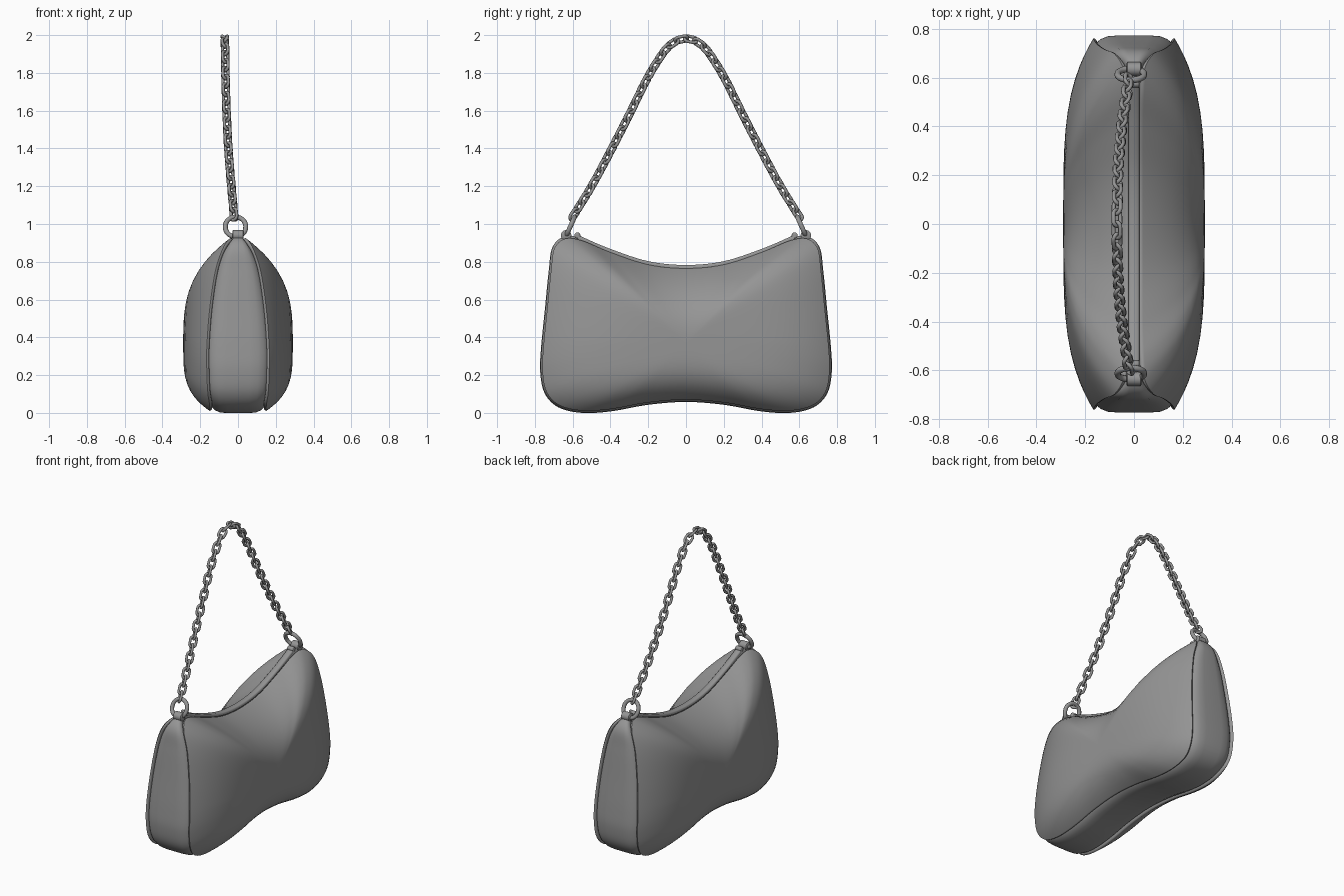
import bpy, bmesh, math
from mathutils import Vector

if "Cube" in bpy.data.objects:
    bpy.data.objects.remove(bpy.data.objects["Cube"])

grey = bpy.data.materials.new("mid_grey")
grey.diffuse_color = (0.3, 0.3, 0.3, 1)
grey.use_nodes = True
grey.node_tree.nodes["Principled BSDF"].inputs["Base Color"].default_value = grey.diffuse_color


def make(name, bm, angle=50):
    bmesh.ops.remove_doubles(bm, verts=bm.verts, dist=1e-5)
    bmesh.ops.recalc_face_normals(bm, faces=bm.faces)
    me = bpy.data.meshes.new(name)
    bm.to_mesh(me)
    bm.free()
    ob = bpy.data.objects.new(name, me)
    bpy.context.collection.objects.link(ob)
    me.materials.append(grey)
    bpy.ops.object.select_all(action='DESELECT')
    ob.select_set(True)
    bpy.context.view_layer.objects.active = ob
    bpy.ops.object.shade_smooth_by_angle(angle=math.radians(angle))
    return ob


def skin(bm, rows, wrap_rows=False, wrap_cols=False):
    """Quads between rows of points."""
    vs = [[bm.verts.new(p) for p in r] for r in rows]
    n, m = len(vs), len(vs[0])
    for i in range(n if wrap_rows else n - 1):
        for j in range(m if wrap_cols else m - 1):
            a, b = vs[i], vs[(i + 1) % n]
            k = (j + 1) % m
            bm.faces.new((a[j], a[k], b[k], b[j]))
    return vs


def spline(pts, steps, closed):
    pts = [Vector(p) for p in pts]
    n = len(pts)
    get = (lambda i: pts[i % n]) if closed else (lambda i: pts[max(0, min(n - 1, i))])
    out = []
    for i in range(n if closed else n - 1):
        a, b, c, d = (get(i + k) for k in (-1, 0, 1, 2))
        for s in range(steps):
            t = s / steps
            out.append(0.5 * (2 * b + (c - a) * t + (2 * a - 5 * b + 4 * c - d) * t * t
                              + (3 * b - a - 3 * c + d) * t ** 3))
    if not closed:
        out.append(pts[-1])
    return out


# Seam outline of a side panel: (seam half width x, y, z)
half = [(.03, 0, .765), (.03, .2, .785), (.03, .4, .85), (.035, .55, .912), (.045, .64, .922),
        (.08, .697, .87), (.12, .715, .75), (.15, .735, .55), (.165, .755, .35), (.165, .76, .22),
        (.16, .738, .11), (.15, .67, .04), (.15, .55, .012), (.15, .4, .02), (.15, .2, .055), (.15, 0, .07)]
outline = spline(half + [(x, -y, z) for x, y, z in half[-2:0:-1]], 7, True)
N = len(outline)
normals = []
for i in range(N):
    t = outline[(i + 1) % N] - outline[i - 1]
    normals.append(Vector((0, -t.z, t.y)).normalized())

# Puffed side panels, with the edge rolled inwards at the seam
C = Vector((0, 0, .37))
for side, name in ((1, "right_panel"), (-1, "left_panel")):
    rows = []
    for r in (0, .1, .2, .3, .4, .5, .6, .7, .78, .85, .9, .94, .97, .99, 1):
        row = []
        for q in outline:
            d = Vector((0, q.y, q.z)) - C
            p = 3.8 - 1.2 * max(0, d.normalized().z)
            x = q.x + (.29 - q.x) * (1 - r ** p)
            row.append(Vector((side * x, d.y * r, C.z + d.z * r)))
        rows.append(row)
    for dx, inset in ((.007, .002), (.012, .008), (.014, .025)):
        rows.append([Vector((side * (q.x - dx), q.y, q.z)) - n * inset for q, n in zip(outline, normals)])
    bm = bmesh.new()
    skin(bm, rows, wrap_cols=True)
    make(name, bm)

# Gusset band running all round between the panels
rows = []
for f in (-1, -.97, -.9, -.7, -.4, 0, .4, .7, .9, .97, 1):
    rows.append([Vector((f * (q.x - .013), q.y, q.z)) + n * (.012 - .03 * abs(f) ** 6)
                 for q, n in zip(outline, normals)])
bm = bmesh.new()
skin(bm, rows, wrap_cols=True)
make("gusset_band", bm)

# Zip strip along the dipped top edge
path = spline([(0, y, z) for y, z in ((-.585, .935), (-.55, .914), (-.4, .85), (-.2, .785), (0, .765),
                                      (.2, .785), (.4, .85), (.55, .914), (.585, .935))], 6, False)
section = [(-.022, 0), (-.022, .012), (-.016, .018), (.016, .018), (.022, .012), (.022, 0)]
bm = bmesh.new()
vs = skin(bm, [[p + Vector((x, 0, z)) for x, z in section] for p in path], wrap_cols=True)
bm.faces.new(vs[0])
bm.faces.new(vs[-1])
make("zip_strip", bm)


def link(bm, centre, along, across, hl, hw, rad, seg=20, sides=8):
    """Oval ring: a racetrack loop swept with a round section."""
    along, across = along.normalized(), across.normalized()
    up = along.cross(across)
    rows = []
    for i in range(seg):
        a = 2 * math.pi * i / seg
        out = along * math.cos(a) + across * math.sin(a)
        mid = centre + out * hw + along * math.copysign(hl - hw, math.cos(a))
        rows.append([mid + (out * math.cos(b) + up * math.sin(b)) * rad
                     for b in (2 * math.pi * k / sides for k in range(sides))])
    skin(bm, rows, True, True)


# Tabs, zip ends and handle rings at both top corners
for s, end in ((-1, "front"), (1, "back")):
    for name, y, z, r, w in (("tab_loop", .635, .94, .028, .03), ("zip_end", .575, .94, .016, .022)):
        bm = bmesh.new()
        rings = [[Vector((x, s * y + math.cos(a) * k, z + math.sin(a) * k))
                  for a in (2 * math.pi * j / 20 for j in range(20))]
                 for x, k in ((-w, r * .85), (-w * .9, r), (w * .9, r), (w, r * .85))]
        vs = skin(bm, rings, wrap_cols=True)
        bm.faces.new(vs[0])
        bm.faces.new(vs[-1])
        make(end + "_" + name, bm)
    bm = bmesh.new()
    link(bm, Vector((-.013, s * .613, .985)), Vector((0, -.045 * s, .1)), Vector((1, 0, 0)),
         .057, .054, .013, 32, 10)
    make(end + "_handle_ring", bm)

# Chain handle: evenly spaced links turned alternately about the path
key = [(-.02, .605, 1.03), (-.035, .5, 1.2), (-.05, .4, 1.385), (-.06, .3, 1.58),
       (-.066, .2, 1.78), (-.068, .11, 1.92), (-.07, .05, 1.968), (-.07, 0, 1.98)]
path = spline(key + [(x, -y, z) for x, y, z in key[-2::-1]], 20, False)
dist = [0]
for a, b in zip(path, path[1:]):
    dist.append(dist[-1] + (b - a).length)


def at(d):
    i = max(k for k in range(len(path) - 1) if dist[k] <= d)
    return path[i].lerp(path[i + 1], (d - dist[i]) / (dist[i + 1] - dist[i]))


COUNT = 46
pitch = dist[-1] / COUNT
bm = bmesh.new()
for i in range(COUNT):
    d = (i + .5) * pitch
    t = (at(d + pitch * .45) - at(d - pitch * .45)).normalized()
    side = Vector((1, 0, 0))
    side = (side - t * side.dot(t)).normalized()
    ang = math.radians(45 if i % 2 else -45)
    across = side * math.cos(ang) + t.cross(side) * math.sin(ang)
    link(bm, at(d), t, across, .034, .02, .0085)
make("chain_handle", bm)
